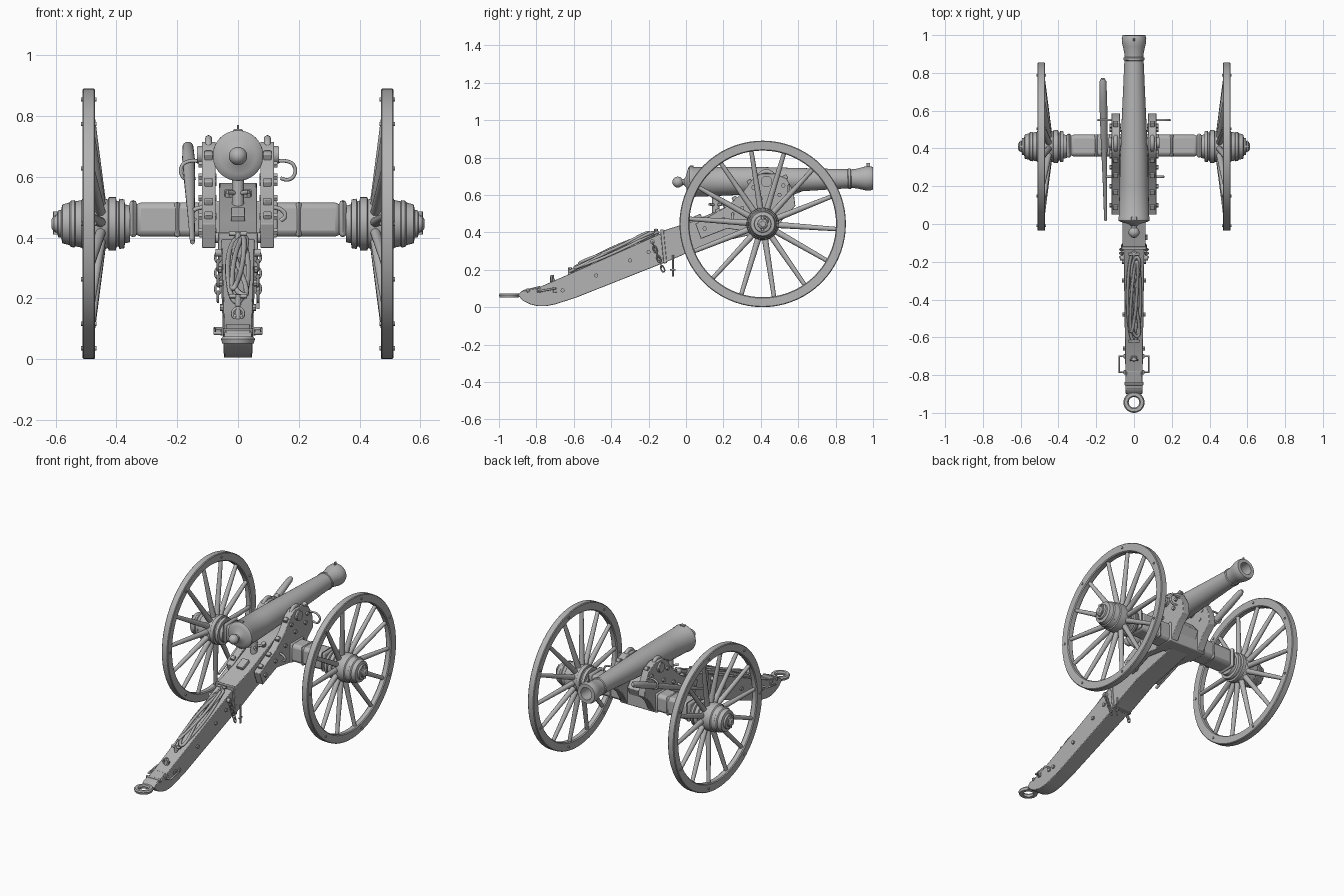
import bpy, bmesh
from math import sin, cos, pi, radians
from mathutils import Vector, Matrix

if "Cube" in bpy.data.objects:
    bpy.data.objects.remove(bpy.data.objects["Cube"], do_unlink=True)

grey = bpy.data.materials.new("plain grey")
grey.use_nodes = True
grey.diffuse_color = (0.45, 0.45, 0.45, 1)
grey.node_tree.nodes["Principled BSDF"].inputs["Base Color"].default_value = grey.diffuse_color

AXLE = Vector((0, 0.41, 0.445))


def finish(name, bm, bevel=0):
    bmesh.ops.recalc_face_normals(bm, faces=bm.faces)
    me = bpy.data.meshes.new(name)
    bm.to_mesh(me)
    bm.free()
    ob = bpy.data.objects.new(name, me)
    bpy.context.collection.objects.link(ob)
    me.materials.append(grey)
    if bevel:
        mod = ob.modifiers.new("soft edges", 'BEVEL')
        mod.width, mod.segments = bevel, 2
    return ob


def lathe(name, profile, origin, axis, segs=32, closed=False):
    """Turn (distance along axis, radius) points around an axis."""
    bm = bmesh.new()
    verts = [bm.verts.new((r, 0, d)) for d, r in profile]
    pairs = list(zip(verts, verts[1:])) + ([(verts[-1], verts[0])] if closed else [])
    edges = [bm.edges.new(p) for p in pairs]
    bmesh.ops.spin(bm, geom=verts + edges, cent=(0, 0, 0), axis=(0, 0, 1),
                   angle=2 * pi, steps=segs)
    bmesh.ops.remove_doubles(bm, verts=bm.verts, dist=1e-5)
    turn = Vector(axis).to_track_quat('Z', 'Y').to_matrix().to_4x4()
    bm.transform(Matrix.Translation(origin) @ turn)
    return finish(name, bm)


def rod(name, a, b, r1, r2=None, segs=12):
    a, b = Vector(a), Vector(b)
    return lathe(name, [(0, 0), (0, r1), ((b - a).length, r2 or r1), ((b - a).length, 0)],
                 a, b - a, segs)


def box(name, centre, size, tilt=0, bevel=0.003):
    bm = bmesh.new()
    bmesh.ops.create_cube(bm, size=1)
    bm.transform(Matrix.Translation(centre) @ Matrix.Rotation(tilt, 4, 'X')
                 @ Matrix.Diagonal((*size, 1)))
    return finish(name, bm, bevel)


def prism(name, outline, x1, x2, bevel=0.003):
    """Extrude a side outline of (y, z) points from x1 to x2."""
    bm = bmesh.new()
    face = bm.faces.new([bm.verts.new((x1, y, z)) for y, z in outline])
    ext = bmesh.ops.extrude_face_region(bm, geom=[face])["geom"]
    bmesh.ops.translate(bm, vec=(x2 - x1, 0, 0),
                        verts=[v for v in ext if isinstance(v, bmesh.types.BMVert)])
    return finish(name, bm, bevel)


def tube(name, points, r, cyclic=False, smooth=True):
    cu = bpy.data.curves.new(name, 'CURVE')
    cu.dimensions = '3D'
    cu.bevel_depth, cu.bevel_resolution, cu.resolution_u = r, 2, 4
    cu.use_fill_caps = True
    sp = cu.splines.new('BEZIER' if smooth else 'POLY')
    pts = sp.bezier_points if smooth else sp.points
    pts.add(len(points) - 1)
    for p, co in zip(pts, points):
        if smooth:
            p.co = co
            p.handle_left_type = p.handle_right_type = 'AUTO'
        else:
            p.co = (*co, 1)
    sp.use_cyclic_u = cyclic
    ob = bpy.data.objects.new(name, cu)
    bpy.context.collection.objects.link(ob)
    cu.materials.append(grey)


# Barrel, slightly raised at the muzzle
breech = Vector((0, 0, 0.669))
aim = Vector((0, 1, 0.02))
lathe("barrel", [(-.074, 0), (-.07, .014), (-.058, .026), (-.044, .03), (-.03, .026), (-.02, .017),
                 (-.01, .017), (0, .03), (.008, .06), (.015, .079), (.02, .083), (.035, .083),
                 (.04, .08), (.2, .077), (.4, .072), (.64, .061), (.865, .051), (.868, .055),
                 (.88, .055), (.884, .05), (.91, .052), (.94, .059), (.96, .064), (.985, .065),
                 (1, .06), (1, .038), (.7, .036), (.7, 0)], breech, aim, 48)
box("front_sight", (0, .975, .76), (.008, .02, .022))
box("rear_sight", (0, .03, .75), (.03, .02, .014))
rod("trunnions", (-.13, .43, .672), (.13, .43, .672), .03, segs=24)

# Trail: thick front stock and tapering tail with a curved shoe
prism("trail_front", [(-.12, .41), (.04, .46), (.28, .565), (.45, .58), (.5, .52), (.45, .41),
                      (.1, .33), (-.12, .235)], -.062, .062)
tail = prism("trail_tail", [(-.11, .405), (-.64, .17), (-.8, .1), (-.88, .085), (-.9, .065), (-.87, .033),
                            (-.83, .014), (-.79, .005), (-.75, .005), (-.7, .015), (-.59, .05),
                            (-.11, .24)], -.055, .055)
for v in tail.data.vertices:
    v.co.x *= 1 + .25 * (v.co.y + .11)


def trail_top(y):
    return .405 + .447 * (y + .11)


# Towing eye
lathe("towing_ring", [(-.01, .031), (.004, .028), (.012, .034), (.012, .05), (.004, .056),
                      (-.01, .052)], (0, -.944, .062), (0, 0, 1), 32, True)
prism("towing_plate", [(-.9, .06), (-.87, .091), (-.78, .114), (-.78, .106), (-.85, .07),
                       (-.9, .05)], -.04, .04)
box("tail_band", (0, -.845, .09), (.1, .015, .02), .25)
tube("pointing_ring", [(.018 * cos(t * pi / 4), -.72, .15 + .018 * sin(t * pi / 4))
                       for t in range(8)], .005, True)
box("pointing_socket", (0, -.71, .135), (.03, .025, .03), .4)
rod("tail_post", (0, -.72, .11), (0, -.715, .172), .01)

# Rope coiled along the trail
for k in range(3):
    coil = []
    for i in range(24):
        a = i * pi / 12
        y = -.385 + (.235 - .025 * k) * cos(a)
        x = (.034 - .007 * k) * sin(a + k * .4) * (1 if k != 1 else cos(a) * 1.5)
        coil.append((x, y, trail_top(y) + .012 + .011 * k + .004 * sin(3 * a)))
    tube("rope_coil", coil, .0085, True)
for y in (-.16, -.62):
    rod("rope_post", (0, y, trail_top(y) - .01), (0, y, trail_top(y) + .035), .01)
    rod("rope_peg", (-.03, y, trail_top(y) + .03), (.03, y, trail_top(y) + .03), .007)

# Elevating screw
rod("elevating_screw", (0, .16, .44), (0, .16, .61), .02, segs=16)
for a in range(4):
    t = a * pi / 2 + pi / 4
    rod("screw_handle", (0, .16, .545), (.05 * cos(t), .16 + .05 * sin(t), .55), .007)
box("screw_plate", (0, .05, .474), (.045, .07, .025), .42)

# Axle beam and its underside straps
box("axle_beam", (0, .415, .459), (.68, .115, .112), bevel=.02)
box("axle_centre", (0, .415, .46), (.26, .125, .12), bevel=.006)
rod("axle_shaft", (-.6, .41, .445), (.6, .41, .445), .03, segs=20)

CHEEK = [(.05, .445), (.22, .54), (.3, .61), (.36, .69), (.4, .715), (.48, .715), (.54, .685),
         (.575, .62), (.585, .54), (.53, .49), (.48, .41), (.36, .4), (.22, .42), (.08, .365)]
SPOKES = 14
for s, side in ((1, "left"), (-1, "right")):
    # Wheel
    lathe(side + "_rim", [(.472, .397), (.478, .392), (.505, .392), (.51, .397), (.512, .441),
                          (.508, .445), (.474, .445), (.47, .441)], AXLE, (s, 0, 0), 72, True)
    for i in range(SPOKES):
        a = 2 * pi * i / SPOKES + radians(-4)
        d = Vector((0, cos(a), sin(a)))
        rod(side + "_spoke", AXLE + Vector((s * .45, 0, 0)) + d * .06,
            AXLE + Vector((s * .488, 0, 0)) + d * .4, .017, .0115)
    for i in range(7):
        a = 2 * pi * (i + .5) / 7
        d = Vector((0, cos(a), sin(a)))
        rod(side + "_rim_bolt", AXLE + d * .42 + Vector((s * .466, 0, 0)),
            AXLE + d * .42 + Vector((s * .516, 0, 0)), .007)
    lathe(side + "_hub", [(.355, 0), (.355, .06), (.372, .064), (.374, .08), (.39, .083), (.393, .074),
                          (.4, .076), (.402, .088), (.425, .088), (.428, .08), (.44, .084),
                          (.48, .086), (.51, .084), (.515, .078), (.535, .074), (.538, .078),
                          (.55, .076), (.555, .07), (.578, .064), (.582, .046), (.592, .044),
                          (.595, .028), (.606, .026), (.613, .016), (.613, 0)], AXLE, (s, 0, 0), 40)
    rod(side + "_linchpin", AXLE + Vector((s * .6, 0, -.035)), AXLE + Vector((s * .6, 0, .04)), .008)
    tube(side + "_linch_hook", [AXLE + Vector((s * .6, y, z)) for y, z in
                                ((0, .035), (.02, .03), (.025, .01), (.012, 0))], .005)
    # Axle bands
    box(side + "_axle_band", (s * .345, .415, .462), (.024, .128, .122), bevel=.018)
    box(side + "_axle_strap", (s * .2, .415, .459), (.02, .12, .117), bevel=.02)
    # Cheek with trunnion cap and bolts
    prism(side + "_cheek", CHEEK, s * .074, s * .119)
    tube(side + "_trunnion_cap", [(s * .097, .43 + .04 * cos(t * pi / 6), .685 + .04 * sin(t * pi / 6))
                                  for t in range(7)], .012)
    rod(side + "_trunnion_face", (s * .115, .43, .672), (s * .135, .43, .672), .028, segs=24)
    for y, z in ((.1, .42), (.2, .47), (.3, .53), (.4, .58), (.5, .6), (.52, .65), (.36, .64)):
        rod(side + "_cheek_bolt", (s * .07, y, z), (s * .13, y, z), .012, segs=6)
    for y, z in ((.09, .47), (.17, .515), (.26, .58), (.34, .67), (.53, .695)):
        box(side + "_cheek_nut", (s * .097, y, z), (.026, .026, .024), .5)
    rod(side + "_cheek_spacer", (s * .05, .1, .4), (s * .08, .1, .4), .018)
    # Implement hook loops on the cheeks
    tube(side + "_implement_hook", [(s * x, .55, z) for x, z in
                                    ((.115, .65), (.165, .65), (.185, .635), (.185, .605),
                                     (.165, .59), (.14, .595))], .006)
    tube(side + "_lower_hook", [(s * x, y, z) for x, y, z in
                                ((.115, .25, .5), (.145, .25, .49), (.155, .25, .47), (.14, .25, .455))],
         .007)
    # Lifting handle on the tail
    tube(side + "_lifting_handle", [(s * .03, -.7, .1), (s * .077, -.7, .1), (s * .077, -.785, .085),
                                    (s * .03, -.785, .085)], .006, smooth=False)
    for y in (-.7, -.785):
        box(side + "_handle_lug", (s * .047, y, .09), (.016, .022, .024))
    # Bolts along the trail
    for y in (-.66, -.48, -.3, -.2):
        w = .055 * (1 + .25 * (y + .11))
        rod(side + "_trail_bolt", (s * (w - .01), y, trail_top(y) - .07),
            (s * (w + .01), y, trail_top(y) - .07), .011, segs=8)
    rod(side + "_top_bolt", (s * .03, .22, .525), (s * .03, .21, .555), .015, segs=8)
    # Hanging chain and key
    for i in range(6):
        c = Vector((s * .066, -.175 + .01 * i, .335 - .026 * i))
        u = Vector((0, 1, 0)) if i % 2 else Vector((s, 0, 0))
        tube(side + "_chain_link", [c + u * .009 * cos(t * pi / 4) + Vector((0, .005, -.017))
                                    * sin(t * pi / 4) for t in range(8)], .004, True)
    rod(side + "_chain_stud", (s * .05, -.18, .35), (s * .074, -.18, .35), .013)
rod("lock_key", (.066, -.07, .28), (.066, -.07, .165), .005)
rod("key_bar", (.066, -.085, .2), (.066, -.055, .2), .005)
box("trail_band", (0, -.12, .325), (.13, .018, .182), .1)

# Handspike slung beside the right cheek
foot, head = Vector((-.15, .02, .385)), Vector((-.165, .77, .705))
n = (head - foot).length
lathe("handspike", [(0, 0), (0, .008), (n * .3, .012), (n * .6, .018), (n * .85, .021), (n * .98, .018),
                    (n, .01), (n, 0)], foot, head - foot, 16)

# Smooth the turned parts while keeping edges sharp
bpy.ops.object.select_all(action='DESELECT')
for ob in bpy.context.scene.objects:
    if ob.type == 'MESH' and ob.data.materials and ob.data.materials[0] == grey:
        ob.select_set(True)
        bpy.context.view_layer.objects.active = ob
bpy.ops.object.shade_smooth_by_angle(angle=radians(35))
